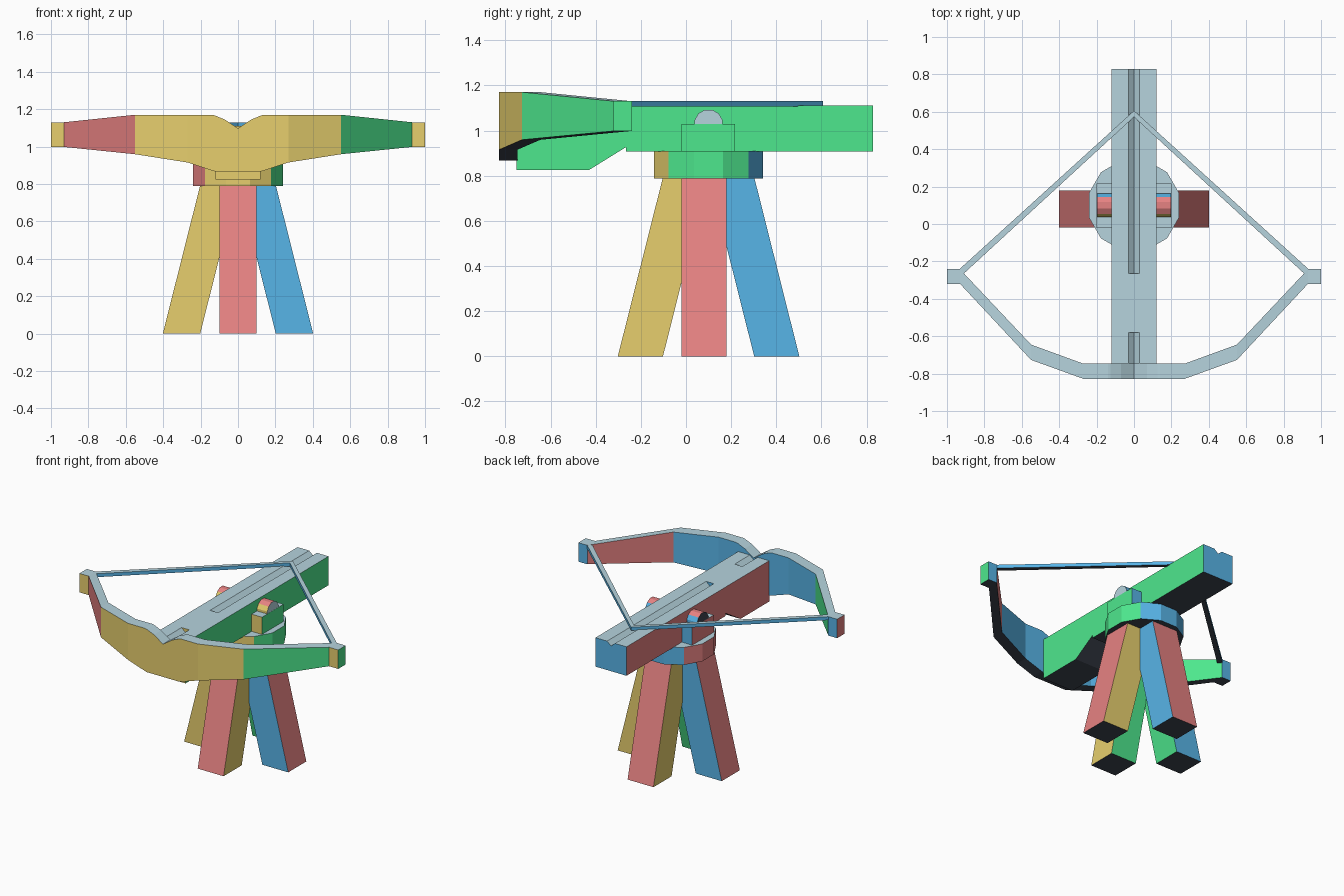
import bpy, bmesh, math
from mathutils import Matrix

if "Cube" in bpy.data.objects:
    bpy.data.objects.remove(bpy.data.objects["Cube"])


def linear(r, g, b):
    f = lambda v: (v / 255 / 12.92) if v < 11 else ((v / 255 + 0.055) / 1.055) ** 2.4
    return (f(r), f(g), f(b), 1.0)


# One colour per facing direction
COLOURS = [("red_left", (230, 130, 130)), ("green_right", (78, 232, 142)),
           ("yellow_front", (232, 208, 110)), ("blue_back", (88, 181, 232)),
           ("dark_underside", (62, 68, 80)), ("pale_grey_top", (182, 212, 222))]
MATS = []
for label, rgb in COLOURS:
    m = bpy.data.materials.new(label)
    m.diffuse_color = linear(*rgb)
    m.use_nodes = True
    m.node_tree.nodes["Principled BSDF"].inputs["Base Color"].default_value = m.diffuse_color
    MATS.append(m)


def facing(n):
    axis = max(range(3), key=lambda i: abs(n[i]))
    return axis * 2 + (1 if n[axis] > 0 else 0)


def loft(name, rings, matrix=None, rule=facing):
    """Skin equal-length rings, cap the ends, colour by local face direction."""
    bm = bmesh.new()
    vs = [[bm.verts.new(p) for p in ring] for ring in rings]
    n = len(rings[0])
    for a, b in zip(vs, vs[1:]):
        for i in range(n):
            j = (i + 1) % n
            bm.faces.new((a[i], a[j], b[j], b[i]))
    bm.faces.new(vs[0])
    bm.faces.new(vs[-1])
    bmesh.ops.recalc_face_normals(bm, faces=bm.faces)
    bm.normal_update()
    for f in bm.faces:
        f.material_index = rule(f.normal)
    if matrix:
        bm.transform(matrix)
    me = bpy.data.meshes.new(name)
    bm.to_mesh(me)
    bm.free()
    for m in MATS:
        me.materials.append(m)
    ob = bpy.data.objects.new(name, me)
    bpy.context.collection.objects.link(ob)
    return ob


def box(name, x0, x1, y0, y1, z0, z1):
    return loft(name, [[(x0, y0, z), (x1, y0, z), (x1, y1, z), (x0, y1, z)] for z in (z0, z1)])


def drum(name, radius, z0, z1, matrix):
    ang = [math.radians(15 + 30 * i) for i in range(12)]
    return loft(name, [[(radius * math.cos(a), radius * math.sin(a), z) for a in ang]
                       for z in (z0, z1)], matrix)


def grooved(name, y0, y1, z0, z1):
    prof = [(-.12, z0), (.12, z0), (.12, z1), (.03, z1), (0, z1 - .026), (-.03, z1), (-.12, z1)]
    return loft(name, [[(x, y, z) for x, z in prof] for y in (y0, y1)])


# Four splayed legs, each a turned copy of the left one
for k, name in enumerate(("left_leg", "front_leg", "right_leg", "back_leg")):
    rings = [[(x - .1, -.1, z), (x + .1, -.1, z), (x + .1, .1, z), (x - .1, .1, z)]
             for x, z in ((-.302, 0), (-.103, .79))]
    cy = .1 if k % 2 else .08
    loft(name, rings, Matrix.Translation((0, cy, 0)) @ Matrix.Rotation(k * math.pi / 2, 4, 'Z'))

# Turntable, side posts and axle stubs
drum("turntable", .25, .788, .91, Matrix.Translation((0, .1, 0)))
for label, a, b in (("left", -.2, -.12), ("right", .12, .2)):
    box(label + "_post", a, b, -.021, .217, .91, 1.03)
    drum(label + "_axle_stub", .064, max(a, -.199), min(b, .199),
         Matrix.Translation((0, .1, 1.03)) @ Matrix.Rotation(math.pi / 2, 4, 'Y'))

# Stock: grooved rear, deep front body, solid middle and grooved nose
grooved("stock_rear", -.265, .828, .908, 1.11)
side = [(-.75, .825), (-.43, .825), (-.265, .927), (-.265, 1.075), (-.75, 1.075)]
loft("stock_front", [[(x, y, z) for y, z in side] for x in (-.12, .12)])
box("stock_middle", -.12, .12, -.58, -.265, 1.075, 1.11)
grooved("stock_nose", -.75, -.58, 1.075, 1.11)

# Bow limbs: x, outer y, inner y, top z, bottom z
half = [(0, -.828, -.747, 1.097, .868), (.07, -.828, -.747, 1.144, .868),
        (.125, -.828, -.747, 1.167, .868), (.14, -.828, -.747, 1.17, .872),
        (.27, -.828, -.747, 1.17, .915), (.55, -.727, -.645, 1.17, .959),
        (.93, -.32, -.242, 1.13, .998)]
stations = [(-s[0],) + s[1:] for s in half[:0:-1]] + half
loft("bow", [[(x, yo, zb), (x, yi, zb), (x, yi, zt), (x, yo, zt)]
             for x, yo, yi, zt, zb in stations])

# Bow tips and strings
for s, label in ((-1, "left"), (1, "right")):
    box(label + "_bow_tip", min(s * .93, s), max(s * .93, s), -.322, -.24, .998, 1.13)
    rule = lambda n: facing(n) if abs(n.z) > .7 else 3
    loft(label + "_string",
         [[(s * x0, y0, 1.106), (s * x1, y1, 1.106), (s * x1, y1, 1.13), (s * x0, y0, 1.13)]
          for x0, y0, x1, y1 in ((.91, -.265, .935, -.243), (0, .572, 0, .606))], rule=rule)
